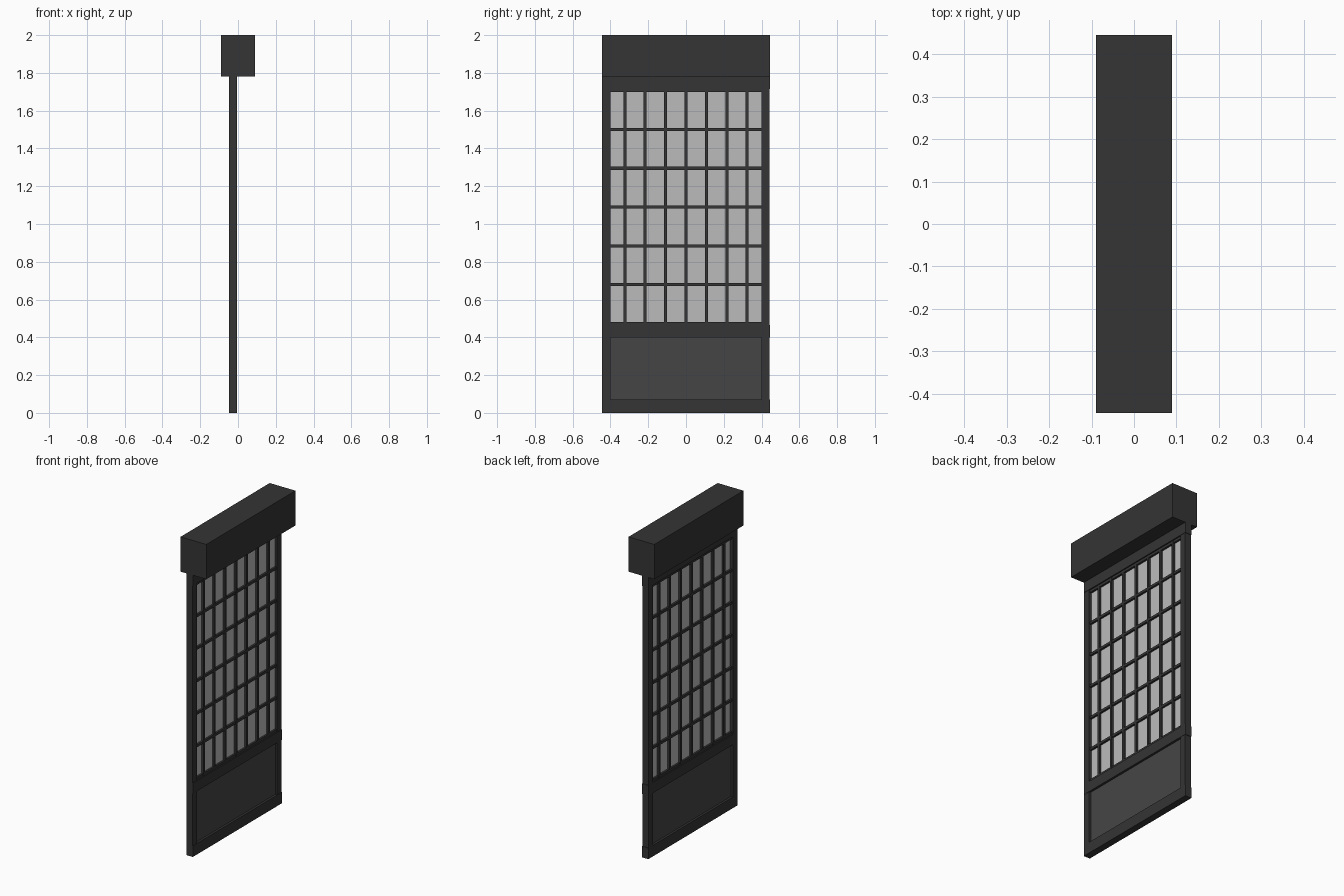
import bpy

if "Cube" in bpy.data.objects:
    bpy.data.objects.remove(bpy.data.objects["Cube"])


def material(name, value, alpha=1.0):
    m = bpy.data.materials.new(name)
    m.diffuse_color = (value, value, value, alpha)
    m.use_nodes = True
    m.node_tree.nodes["Principled BSDF"].inputs["Base Color"].default_value = m.diffuse_color
    return m


DARK = material("dark_wood", 0.035)
PANEL = material("panel_grey", 0.06)
PAPER = material("pale_pane", 0.5, 0.85)


def box(name, x, y, z, mat=DARK):
    """Axis-aligned box from (min, max) ranges."""
    mids = [(a + b) / 2 for a, b in (x, y, z)]
    bpy.ops.mesh.primitive_cube_add(size=1, location=mids)
    o = bpy.context.object
    o.name = name
    o.scale = [b - a for a, b in (x, y, z)]
    bpy.ops.object.transform_apply(location=False, rotation=False, scale=True)
    o.data.materials.append(mat)
    return o


# Header box across the top
box("header_box", (-0.09, 0.09), (-0.445, 0.445), (1.78, 2.0))

# Door frame: two stiles and three rails, rails very slightly proud
STILE_X, RAIL_X = (-0.048, -0.006), (-0.048, -0.004)
box("left_stile", STILE_X, (-0.445, -0.40), (0.0, 1.78))
box("right_stile", STILE_X, (0.40, 0.442), (0.0, 1.78))
for name, z in (("bottom_rail", (0.0, 0.07)), ("middle_rail", (0.40, 0.466)),
                ("top_rail", (1.714, 1.78))):
    box(name, RAIL_X, (-0.445, 0.445), z)

# Lower solid panel and upper translucent pane, set back in the frame
box("lower_panel", (-0.034, -0.018), (-0.40, 0.40), (0.07, 0.40), PANEL)
box("pane", (-0.029, -0.023), (-0.40, 0.40), (0.466, 1.714), PAPER)

# Lattice, showing on both faces of the pane
HALF = 0.008
for i in range(7):
    y = (i - 3) * 0.108
    box(f"vertical_bar_{i + 1}", (-0.042, -0.010), (y - HALF, y + HALF), (0.466, 1.714))
for i in range(7):
    z = 0.474 + i * 0.2053
    box(f"horizontal_bar_{i + 1}", (-0.041, -0.011), (-0.40, 0.40), (z - HALF, z + HALF))
